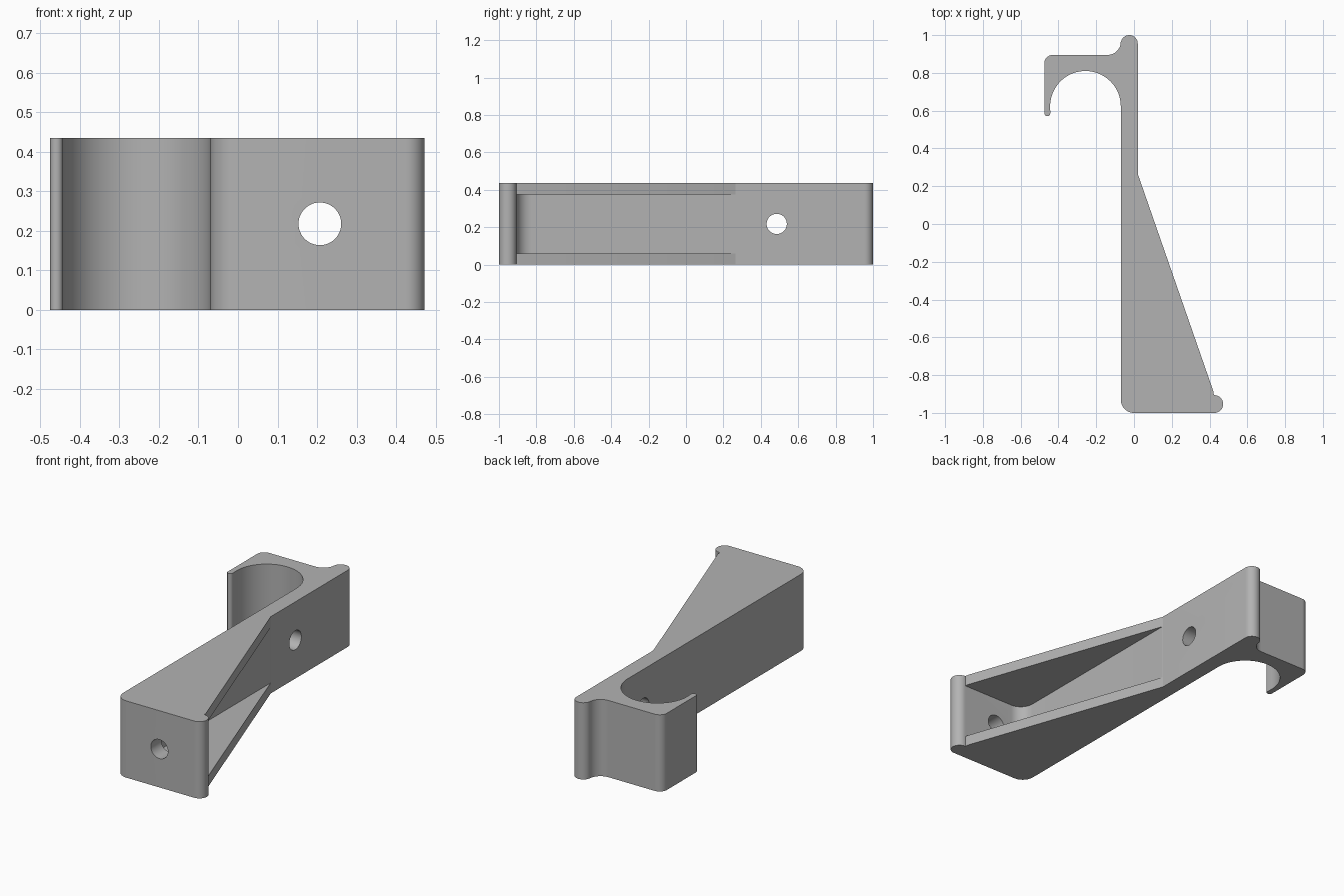
import bpy, bmesh, math
from mathutils import Matrix

if "Cube" in bpy.data.objects:
    bpy.data.objects.remove(bpy.data.objects["Cube"], do_unlink=True)

HEIGHT = 0.435
MID = HEIGHT / 2
RIM = 0.06

grey = bpy.data.materials.new("plain grey")
grey.use_nodes = True
colour = (0.45, 0.45, 0.45, 1)
grey.diffuse_color = colour
grey.node_tree.nodes["Principled BSDF"].inputs["Base Color"].default_value = colour


def arc(cx, cy, r, start, end, steps=12):
    """Points on an arc, angles in degrees."""
    angles = [math.radians(start + (end - start) * i / steps) for i in range(steps + 1)]
    return [(cx + r * math.cos(a), cy + r * math.sin(a)) for a in angles]


def prism(name, outline, z0, z1):
    """Extrude a flat outline from z0 up to z1."""
    bm = bmesh.new()
    face = bm.faces.new([bm.verts.new((x, y, z0)) for x, y in outline])
    top = bmesh.ops.extrude_face_region(bm, geom=[face])["geom"]
    verts = [v for v in top if isinstance(v, bmesh.types.BMVert)]
    bmesh.ops.translate(bm, verts=verts, vec=(0, 0, z1 - z0))
    return finish(bm, name)


def rod(name, centre, axis):
    """Cylinder cutter for a screw hole."""
    bm = bmesh.new()
    turn = Matrix.Rotation(math.pi / 2, 4, axis)
    bmesh.ops.create_cone(bm, cap_ends=True, segments=48, radius1=0.054,
                          radius2=0.054, depth=0.3,
                          matrix=Matrix.Translation(centre) @ turn)
    return finish(bm, name)


def finish(bm, name):
    bmesh.ops.recalc_face_normals(bm, faces=bm.faces)
    mesh = bpy.data.meshes.new(name)
    bm.to_mesh(mesh)
    bm.free()
    mesh.materials.append(grey)
    obj = bpy.data.objects.new(name, mesh)
    bpy.context.collection.objects.link(obj)
    return obj


# Whole bracket outline: foot, brace, spine, knob and hook
outline = (
    arc(0.0, -0.93, 0.07, 180, 270)               # rounded foot heel
    + arc(0.425, -0.953, 0.047, -90, 92, 20)      # rounded foot lip
    + [(0.42, -0.885), (0.02, 0.265)]             # sloping brace edge
    + arc(-0.025, 0.955, 0.045, 0, 180, 20)       # knob on the spine
    + arc(-0.14, 0.965, 0.07, 0, -90)             # fillet into the hook
    + arc(-0.43, 0.85, 0.045, 90, 180)            # hook shoulder
    + arc(-0.459, 0.587, 0.016, 180, 360)         # hook tip
    + arc(-0.257, 0.623, 0.187, 180, 0, 40)       # hook mouth
)
bracket = prism("wall_bracket", outline, 0, HEIGHT)

# Pocket between the two braces, filleted into the foot
pocket = prism("pocket_cutter",
               arc(0.1005, -0.826, 0.08, 180, 270)
               + [(0.7, -0.906), (0.7, 0.35), (0.0205, 0.35)],
               RIM, HEIGHT - RIM)

# Screw holes through the foot and the spine
foot_hole = rod("foot_hole_cutter", (0.207, -0.95, MID), 'X')
spine_hole = rod("spine_hole_cutter", (-0.025, 0.485, MID), 'Y')

cutters = [pocket, foot_hole, spine_hole]
for cutter in cutters:
    mod = bracket.modifiers.new(cutter.name, 'BOOLEAN')
    mod.operation = 'DIFFERENCE'
    mod.solver = 'EXACT'
    mod.object = cutter

# Bake the cuts, then drop the cutters
bpy.context.view_layer.update()
cut = bpy.data.meshes.new_from_object(
    bracket.evaluated_get(bpy.context.evaluated_depsgraph_get()))
bracket.modifiers.clear()
bracket.data = cut
for cutter in cutters:
    bpy.data.objects.remove(cutter, do_unlink=True)

bpy.ops.object.select_all(action='DESELECT')
bracket.select_set(True)
bpy.context.view_layer.objects.active = bracket
bpy.ops.object.shade_smooth_by_angle(angle=math.radians(18))
